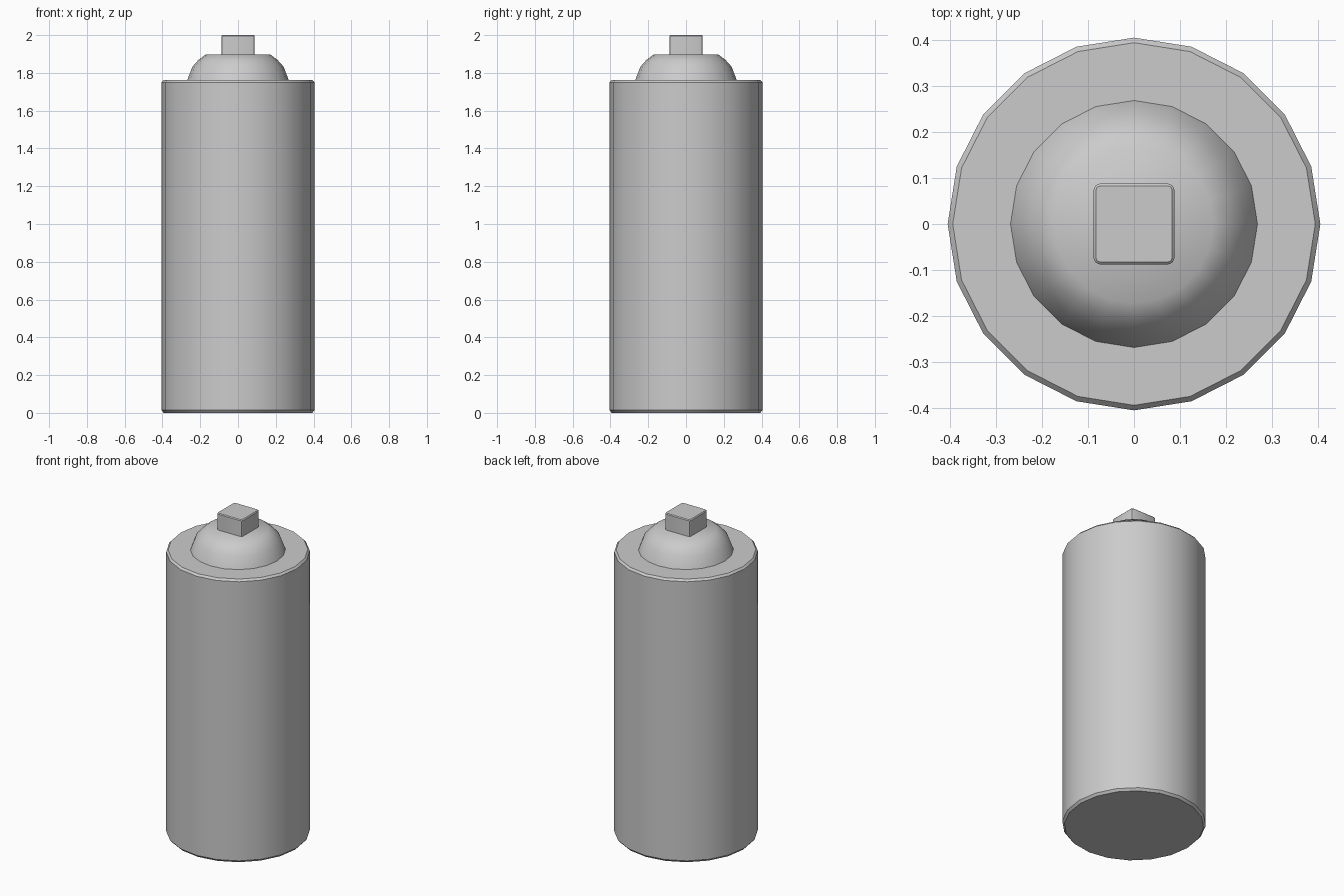
import bpy, bmesh, math

if "Cube" in bpy.data.objects:
    bpy.data.objects.remove(bpy.data.objects["Cube"])

SIDES = 20


def finish(name, bm, angle=40):
    bmesh.ops.recalc_face_normals(bm, faces=bm.faces)
    mesh = bpy.data.meshes.new(name)
    bm.to_mesh(mesh)
    bm.free()
    ob = bpy.data.objects.new(name, mesh)
    bpy.context.collection.objects.link(ob)
    bpy.ops.object.select_all(action='DESELECT')
    ob.select_set(True)
    bpy.context.view_layer.objects.active = ob
    bpy.ops.object.shade_smooth_by_angle(angle=math.radians(angle))
    return ob


def lathe(name, profile):
    """Revolve (radius, z) points around z and cap both ends."""
    bm = bmesh.new()
    rings = []
    for r, z in profile:
        rings.append([bm.verts.new((r * math.cos(2 * math.pi * i / SIDES),
                                    r * math.sin(2 * math.pi * i / SIDES), z))
                      for i in range(SIDES)])
    for a, b in zip(rings, rings[1:]):
        for i in range(SIDES):
            j = (i + 1) % SIDES
            bm.faces.new((a[i], a[j], b[j], b[i]))
    bm.faces.new(rings[0][::-1])
    bm.faces.new(rings[-1])
    return finish(name, bm)


# Main cylinder with small chamfers at both rims
lathe("can_body", [(0.393, 0), (0.405, 0.014), (0.405, 1.75), (0.394, 1.762)])

# Domed shoulder with a flat top
lathe("dome", [(0.271, 1.755), (0.242, 1.832), (0.21, 1.868), (0.172, 1.897)])

# Square push button with softened edges
bm = bmesh.new()
bmesh.ops.create_cube(bm, size=1)
bmesh.ops.scale(bm, vec=(0.176, 0.176, 0.125), verts=bm.verts)
bmesh.ops.translate(bm, vec=(0, 0, 1.9375), verts=bm.verts)
uprights = [e for e in bm.edges
            if abs(e.verts[0].co.z - e.verts[1].co.z) > 0.05]
bmesh.ops.bevel(bm, geom=uprights, offset=0.014, segments=2,
                profile=0.5, affect='EDGES')
rim = [e for e in bm.edges if all(v.co.z > 1.999 for v in e.verts)]
bmesh.ops.bevel(bm, geom=rim, offset=0.005, segments=1, affect='EDGES')
finish("spray_button", bm)
